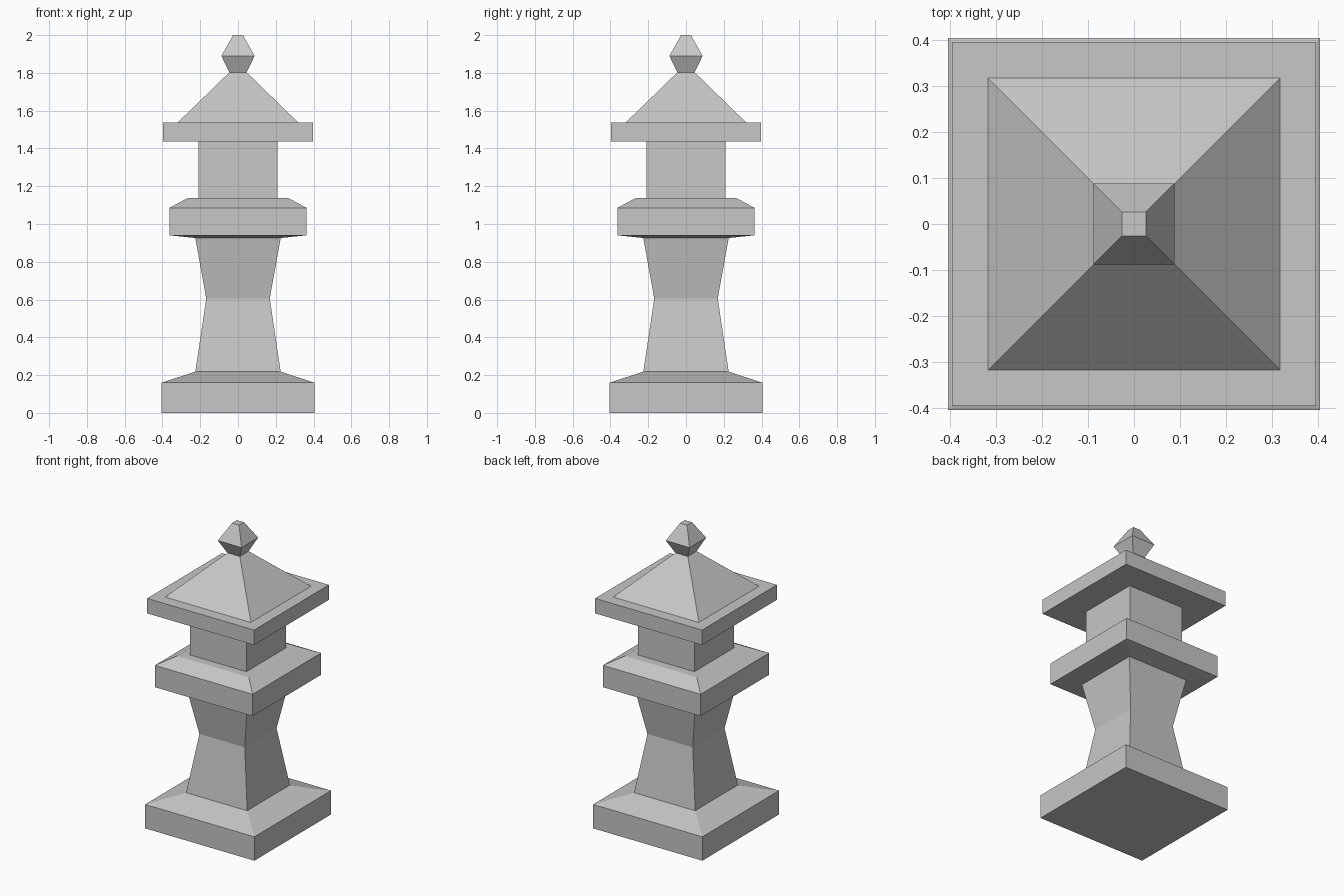
import bpy
import bmesh

default = bpy.data.objects.get("Cube")
if default:
    bpy.data.objects.remove(default, do_unlink=True)

GREY = (0.57, 0.57, 0.57, 1.0)
stone = bpy.data.materials.new("grey_stone")
stone.use_nodes = True
stone.diffuse_color = GREY
bsdf = next(n for n in stone.node_tree.nodes if n.type == "BSDF_PRINCIPLED")
bsdf.inputs["Base Color"].default_value = GREY


def square_loft(name, profile):
    """Stack square rings of (half width, height) and cap both ends."""
    bm = bmesh.new()
    rings = [[bm.verts.new((sx * r, sy * r, z))
              for sx, sy in ((-1, -1), (1, -1), (1, 1), (-1, 1))]
             for r, z in profile]
    for low, high in zip(rings, rings[1:]):
        for i in range(4):
            j = (i + 1) % 4
            bm.faces.new((low[i], low[j], high[j], high[i]))
    bm.faces.new(rings[0][::-1])
    bm.faces.new(rings[-1])
    mesh = bpy.data.meshes.new(name)
    bm.to_mesh(mesh)
    bm.free()
    mesh.materials.append(stone)
    obj = bpy.data.objects.new(name, mesh)
    bpy.context.collection.objects.link(obj)
    return obj


# Foot with a sloped top
square_loft("base", [(0.405, 0), (0.405, 0.16), (0.226, 0.218)])
# Post pinched at the waist
square_loft("post", [(0.226, 0.218), (0.168, 0.605), (0.226, 0.926)])
# Ledge with sloped underside and bevelled top
square_loft("platform", [(0.226, 0.926), (0.362, 0.94), (0.362, 1.086), (0.265, 1.138)])
# Lamp chamber
square_loft("light_chamber", [(0.209, 1.138), (0.209, 1.438)])
# Eaves and pyramid roof
square_loft("roof_eaves", [(0.396, 1.438), (0.396, 1.538)])
square_loft("roof_pyramid", [(0.318, 1.538), (0.046, 1.803)])
# Faceted finial
square_loft("finial", [(0.046, 1.803), (0.088, 1.89), (0.026, 2.0)])
